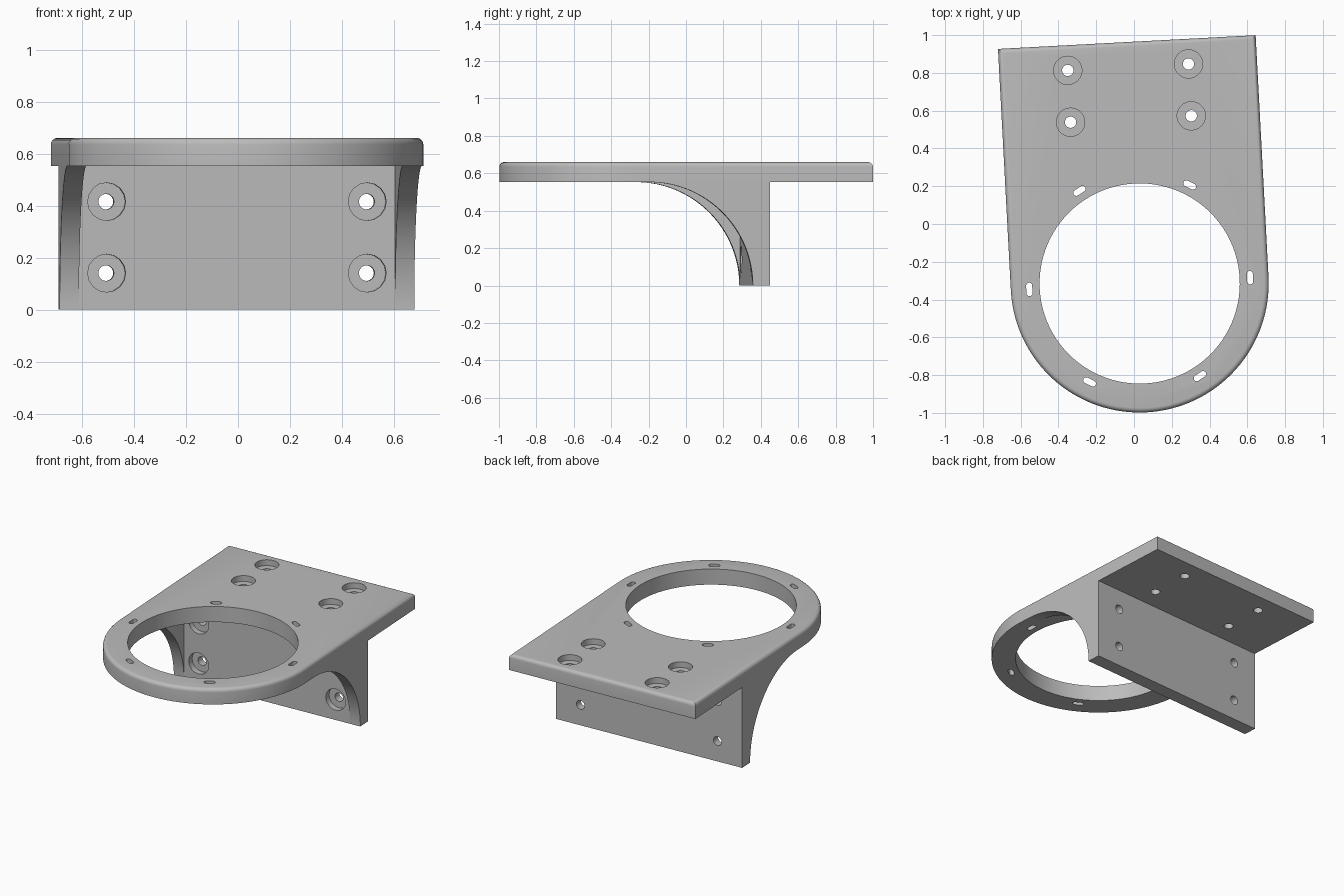
import bpy, bmesh
from math import sin, cos, pi, radians
from mathutils import Matrix

cube = bpy.data.objects.get("Cube")
if cube:
    bpy.data.objects.remove(cube, do_unlink=True)

# Main dimensions, with the ring centre as the local origin
R_OUT, R_HOLE = 0.683, 0.53
BACK = 1.28
TOP, UNDER = 0.66, 0.553
WALL_FRONT, WALL_BACK = 0.637, 0.73
GUSSET = 0.074
PLACE = Matrix.Translation((0.03, -0.315, 0)) @ Matrix.Rotation(radians(3.05), 4, "Z")
TO_Y = Matrix.Rotation(-pi / 2, 4, "X")
SIDEWAYS = Matrix(((0, 0, 1, 0), (1, 0, 0, 0), (0, 1, 0, 0), (0, 0, 0, 1)))

grey = bpy.data.materials.new("plain grey")
grey.use_nodes = True
COLOUR = (0.5, 0.5, 0.5, 1)
grey.diffuse_color = COLOUR
grey.node_tree.nodes["Principled BSDF"].inputs["Base Color"].default_value = COLOUR


def arc(radius, start, end, steps, cx=0, cy=0):
    return [(cx + radius * cos(start + (end - start) * i / steps),
             cy + radius * sin(start + (end - start) * i / steps)) for i in range(steps + 1)]


def circle(radius, steps):
    return arc(radius, 0, 2 * pi, steps)[:-1]


def prism(bm, points, height, matrix):
    """Extrude a flat outline along its own z, then place it."""
    low = [bm.verts.new(matrix @ Matrix.Translation((x, y, 0)).translation) for x, y in points]
    face = bm.faces.new(low)
    grown = bmesh.ops.extrude_face_region(bm, geom=[face])["geom"]
    verts = [g for g in grown if isinstance(g, bmesh.types.BMVert)]
    bmesh.ops.translate(bm, verts=verts, vec=matrix.to_3x3().col[2] * height)
    bmesh.ops.recalc_face_normals(bm, faces=bm.faces)


def make(name, bm):
    mesh = bpy.data.meshes.new(name)
    bm.to_mesh(mesh)
    bm.free()
    mesh.materials.append(grey)
    obj = bpy.data.objects.new(name, mesh)
    bpy.context.collection.objects.link(obj)
    return obj


def cut(obj, shapes):
    """Subtract a list of (outline, height, matrix) prisms."""
    bm = bmesh.new()
    for shape in shapes:
        prism(bm, *shape)
    cutter = make("cutter", bm)
    cutter.hide_render = True
    mod = obj.modifiers.new("cut", "BOOLEAN")
    mod.operation, mod.solver, mod.object = "DIFFERENCE", "EXACT", cutter
    graph = bpy.context.evaluated_depsgraph_get()
    mesh = bpy.data.meshes.new_from_object(obj.evaluated_get(graph))
    obj.modifiers.clear()
    obj.data = mesh
    bpy.data.objects.remove(cutter, do_unlink=True)


def finish(obj):
    obj.data.transform(PLACE)
    bpy.ops.object.select_all(action="DESELECT")
    obj.select_set(True)
    bpy.context.view_layer.objects.active = obj
    bpy.ops.object.shade_smooth_by_angle(angle=radians(30))


# Top plate: half-round front, square back, rounded upper rim
bm = bmesh.new()
outline = arc(R_OUT, pi, 2 * pi, 64) + [(R_OUT, BACK), (-R_OUT, BACK)]
prism(bm, outline, TOP - UNDER, Matrix.Translation((0, 0, UNDER)))
rim = [e for e in bm.edges if all(v.co.z > TOP - 0.001 for v in e.verts)]
bmesh.ops.bevel(bm, geom=rim, offset=0.025, segments=5, profile=0.5, affect="EDGES")
plate = make("top_plate", bm)

# Large opening, ring slots and screw holes in the plate
below = Matrix.Translation((0, 0, UNDER - 0.1))
slot = arc(0.016, 0, pi, 8, 0, 0.02) + arc(0.016, pi, 2 * pi, 8, 0, -0.02)
slots = [(slot, 0.4, Matrix.Rotation(k * pi / 3, 4, "Z") @ below @ Matrix.Translation((0.585, 0, 0)))
         for k in range(6)]
spots = [Matrix.Translation((s * 0.32, y, 0)) for s in (-1, 1) for y in (0.872, 1.147)]
cut(plate, [(circle(R_HOLE, 96), 0.4, below)] + slots)
cut(plate, [(circle(0.03, 24), 0.4, p @ below) for p in spots])
cut(plate, [(circle(0.075, 32), 0.2, p @ Matrix.Translation((0, 0, TOP - 0.04))) for p in spots])
finish(plate)

# Mounting wall with counterbored screw holes on its front
bm = bmesh.new()
wall_outline = [(-R_OUT, WALL_FRONT), (R_OUT, WALL_FRONT), (R_OUT, WALL_BACK), (-R_OUT, WALL_BACK)]
prism(bm, wall_outline, UNDER, Matrix())
wall = make("mounting_wall", bm)
spots = [Matrix.Translation((s * 0.502, WALL_FRONT, z)) for s in (-1, 1) for z in (0.14, 0.415)]
start = TO_Y @ Matrix.Translation((0, 0, -0.1))
cut(wall, [(circle(0.03, 24), 0.4, p @ start) for p in spots])
cut(wall, [(circle(0.073, 16), 0.14, p @ start) for p in spots])
finish(wall)

# Curved gussets joining the wall to the plate on both sides
profile = arc(UNDER, 0, pi / 2, 40, WALL_FRONT - UNDER, 0) + [(WALL_FRONT, UNDER)]
for name, x in (("right_gusset", -R_OUT), ("left_gusset", R_OUT - GUSSET)):
    bm = bmesh.new()
    prism(bm, profile, GUSSET, Matrix.Translation((x, 0, 0)) @ SIDEWAYS)
    finish(make(name, bm))
